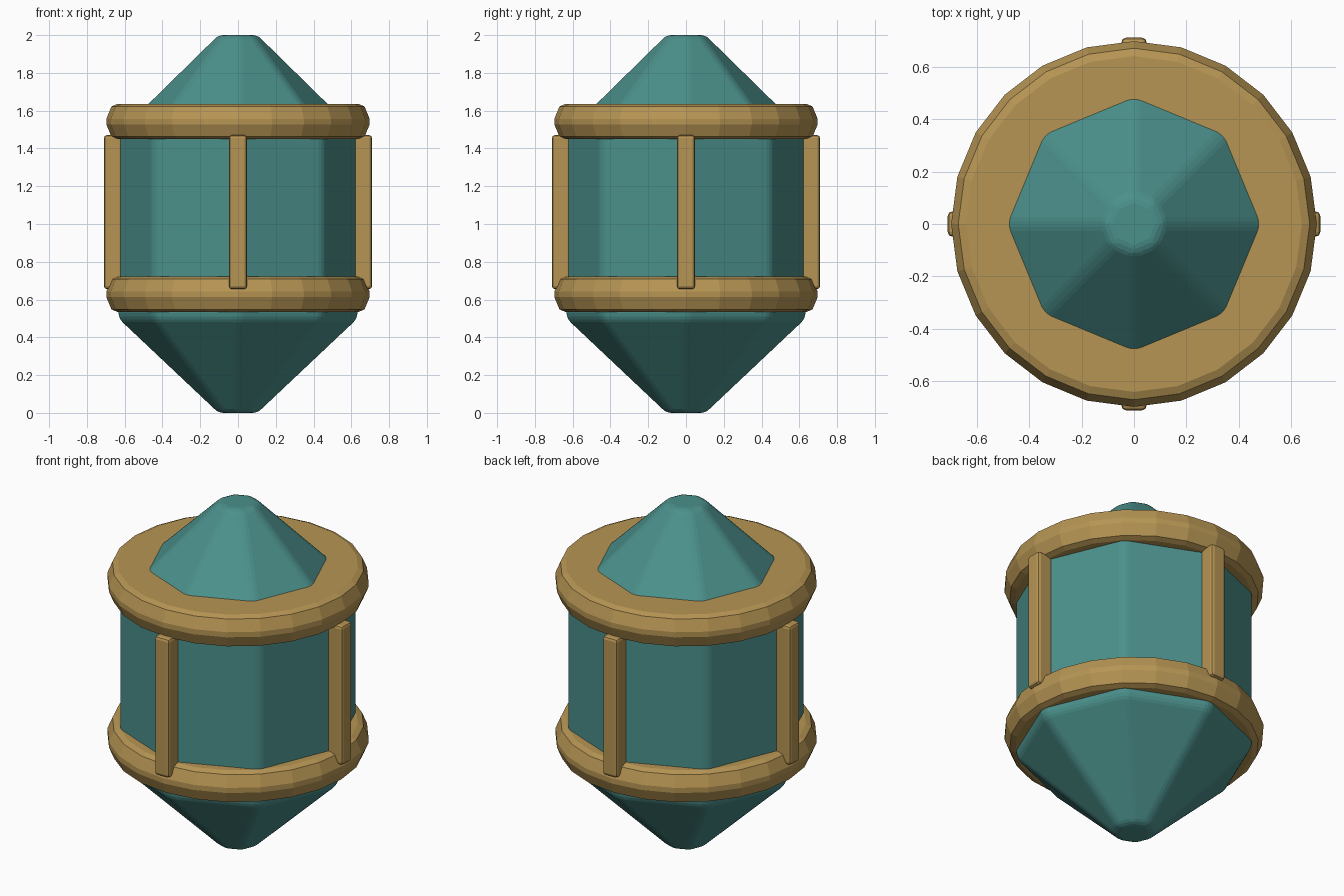
import bpy, bmesh
from math import pi, sin, cos
from mathutils import Matrix

cube = bpy.data.objects.get("Cube")
if cube:
    bpy.data.objects.remove(cube, do_unlink=True)


def material(name, color):
    m = bpy.data.materials.new(name)
    m.use_nodes = True
    m.diffuse_color = color
    m.node_tree.nodes["Principled BSDF"].inputs["Base Color"].default_value = color
    return m


teal = material("teal", (0.07, 0.28, 0.26, 1))
gold = material("gold", (0.47, 0.30, 0.088, 1))


def finish(name, bm, mat, bevel=0, segments=2):
    bmesh.ops.recalc_face_normals(bm, faces=bm.faces)
    mesh = bpy.data.meshes.new(name)
    bm.to_mesh(mesh)
    bm.free()
    mesh.materials.append(mat)
    ob = bpy.data.objects.new(name, mesh)
    bpy.context.collection.objects.link(ob)
    if bevel:
        mod = ob.modifiers.new("Bevel", "BEVEL")
        mod.width = bevel
        mod.segments = segments
        mod.limit_method = "ANGLE"
        mod.angle_limit = 0.3
    return ob


def lathe(name, profile, sides, mat, bevel=0, segments=2):
    """Closed solid of stacked regular polygons, first corner on +x."""
    bm = bmesh.new()
    rings = [[bm.verts.new((r * cos(2 * pi * i / sides), r * sin(2 * pi * i / sides), z))
              for i in range(sides)] for r, z in profile]
    for a, b in zip(rings, rings[1:]):
        for i in range(sides):
            j = (i + 1) % sides
            bm.faces.new((a[i], a[j], b[j], b[i]))
    bm.faces.new(rings[0])
    bm.faces.new(rings[-1])
    return finish(name, bm, mat, bevel, segments)


# Eight-sided body with pointed ends
lathe("body", [(0.11, 0), (0.64, 0.5), (0.64, 1.48), (0.11, 2)], 8, teal, 0.028, 3)

# Rounded bands around the shoulders
half_band = [(0.64, 0.093), (0.67, 0.08), (0.697, 0.015)]
band = [(r, -z) for r, z in half_band] + half_band[::-1]
for name, height in (("lower_band", 0.628), ("upper_band", 1.542)):
    lathe(name, [(r, height + z) for r, z in band], 24, gold)

# Upright posts on the four sides
for i, side in enumerate(("left", "back", "right", "front")):
    bm = bmesh.new()
    bmesh.ops.create_cube(bm, size=1)
    bmesh.ops.transform(bm, verts=bm.verts, matrix=Matrix.Rotation(i * pi / 2, 4, "Z")
                        @ Matrix.Translation((0.66, 0, 1.063))
                        @ Matrix.Diagonal((0.1, 0.096, 0.816, 1)))
    finish(side + "_post", bm, gold, 0.017)
